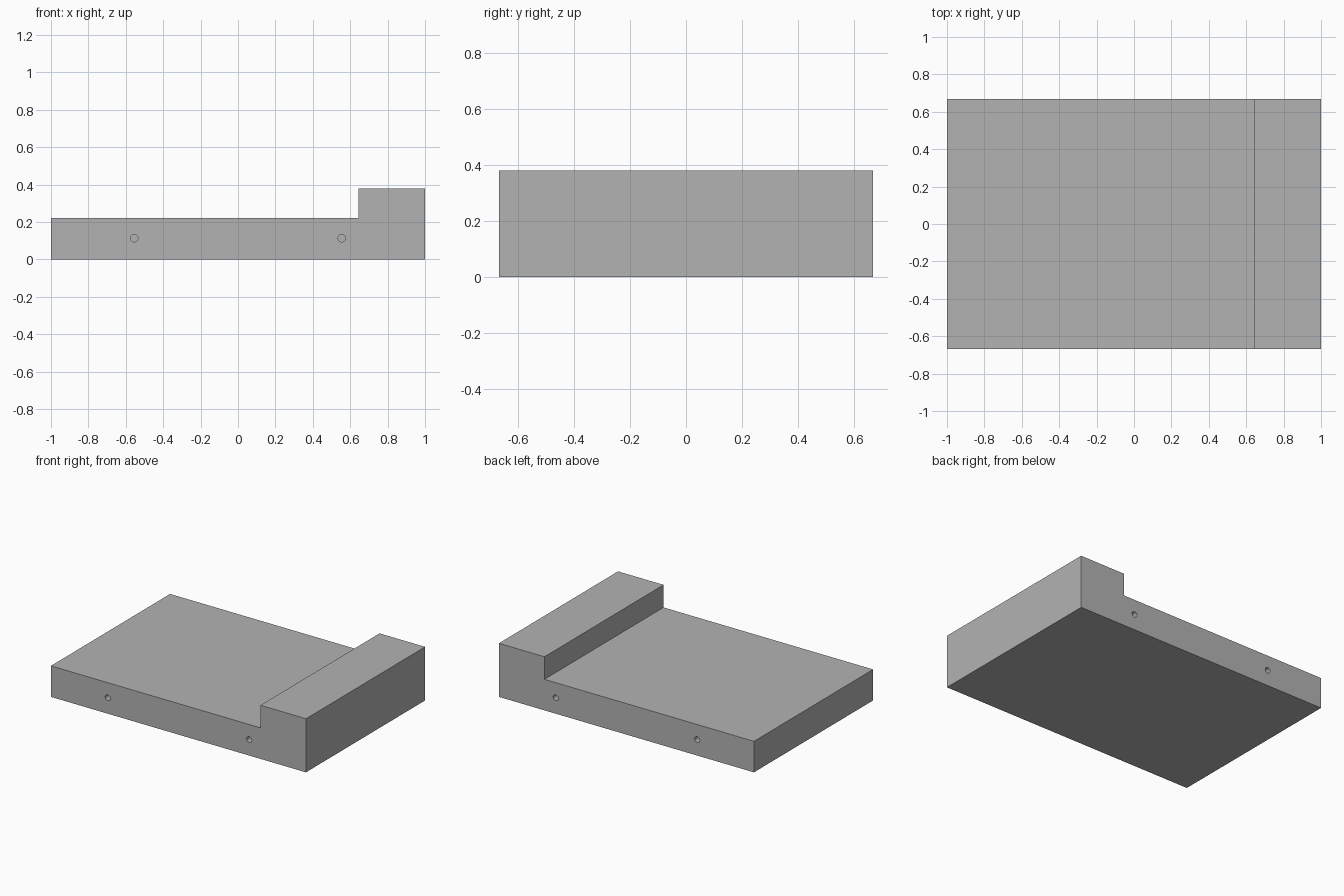
import bpy
import bmesh
from math import radians

cube = bpy.data.objects.get("Cube")
if cube:
    bpy.data.objects.remove(cube, do_unlink=True)

HALF_Y = 0.667
HOLE_X, HOLE_Z, HOLE_R, HOLE_DEPTH = 0.555, 0.113, 0.02, 0.2

grey = bpy.data.materials.new("mid grey")
grey.use_nodes = True
colour = (0.45, 0.45, 0.45, 1)
grey.diffuse_color = colour
grey.node_tree.nodes["Principled BSDF"].inputs["Base Color"].default_value = colour

# Stepped base: L-shaped profile extruded from front to back
profile = [(-1, 0), (1, 0), (1, 0.38), (0.643, 0.38), (0.643, 0.22), (-1, 0.22)]
bm = bmesh.new()
face = bm.faces.new([bm.verts.new((x, -HALF_Y, z)) for x, z in profile])
moved = bmesh.ops.extrude_face_region(bm, geom=[face])["geom"]
bmesh.ops.translate(bm, vec=(0, 2 * HALF_Y, 0),
                    verts=[v for v in moved if isinstance(v, bmesh.types.BMVert)])
bmesh.ops.recalc_face_normals(bm, faces=bm.faces)
mesh = bpy.data.meshes.new("stepped_base")
bm.to_mesh(mesh)
bm.free()
mesh.materials.append(grey)
base = bpy.data.objects.new("stepped_base", mesh)
bpy.context.collection.objects.link(base)

# Blind round peg holes, two in the front and two in the back
cutters = []
for side in (-1, 1):
    for x in (-HOLE_X, HOLE_X):
        bpy.ops.mesh.primitive_cylinder_add(
            vertices=32, radius=HOLE_R, depth=2 * HOLE_DEPTH,
            location=(x, side * HALF_Y, HOLE_Z), rotation=(radians(90), 0, 0))
        cutter = bpy.context.object
        cutter.name = "hole_cutter"
        cutter.hide_render = True
        cutter.data.materials.append(grey)
        cut = base.modifiers.new("peg_hole", "BOOLEAN")
        cut.operation = "DIFFERENCE"
        cut.solver = "EXACT"
        cut.object = cutter
        cutters.append(cutter)

# Apply the cuts and remove the helpers
bpy.ops.object.select_all(action="DESELECT")
bpy.context.view_layer.objects.active = base
base.select_set(True)
for name in [m.name for m in base.modifiers]:
    bpy.ops.object.modifier_apply(modifier=name)
for cutter in cutters:
    bpy.data.objects.remove(cutter, do_unlink=True)
bpy.ops.object.shade_smooth_by_angle(angle=radians(30))
